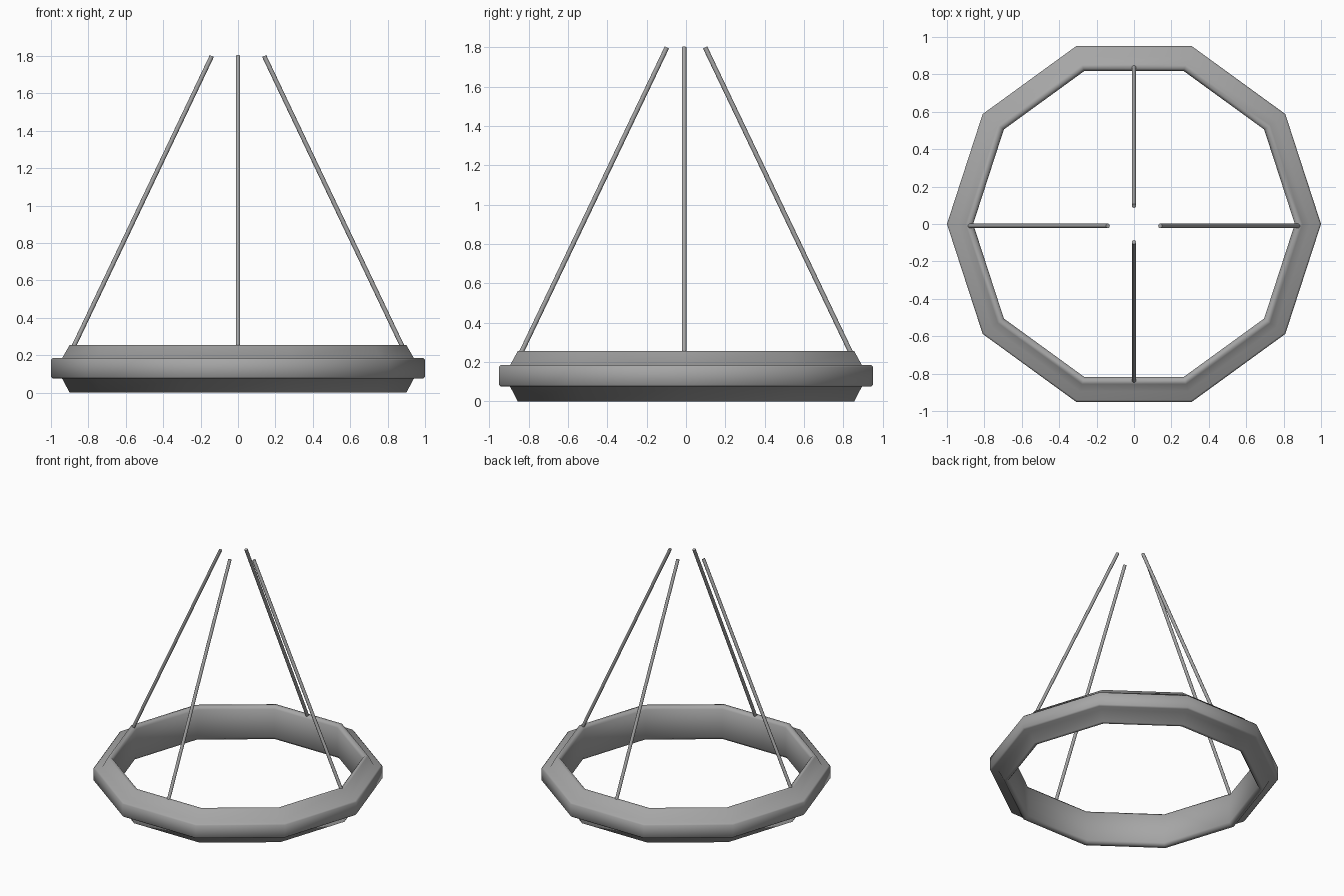
import bpy, bmesh, math
from mathutils import Vector

if "Cube" in bpy.data.objects:
    bpy.data.objects.remove(bpy.data.objects["Cube"])

SIDES = 10

# Dark grey metal
metal = bpy.data.materials.new("dark_metal")
metal.diffuse_color = (0.38, 0.38, 0.38, 1)
metal.use_nodes = True
metal.node_tree.nodes["Principled BSDF"].inputs["Base Color"].default_value = metal.diffuse_color


def finish(bm, name, angle):
    bmesh.ops.recalc_face_normals(bm, faces=bm.faces)
    mesh = bpy.data.meshes.new(name)
    bm.to_mesh(mesh)
    bm.free()
    mesh.materials.append(metal)
    obj = bpy.data.objects.new(name, mesh)
    bpy.context.collection.objects.link(obj)
    bpy.ops.object.select_all(action='DESELECT')
    obj.select_set(True)
    bpy.context.view_layer.objects.active = obj
    bpy.ops.object.shade_smooth_by_angle(angle=math.radians(angle))
    return obj


def ring(name, profile):
    """Sweep a closed (radius, height) profile around a ten-sided loop."""
    bm = bmesh.new()
    loops = []
    for i in range(SIDES):
        a = math.tau * i / SIDES
        loops.append([bm.verts.new((r * math.cos(a), r * math.sin(a), z))
                      for r, z in profile])
    n = len(profile)
    for i in range(SIDES):
        p, q = loops[i], loops[(i + 1) % SIDES]
        for k in range(n):
            m = (k + 1) % n
            bm.faces.new((p[k], q[k], q[m], p[m]))
    return finish(bm, name, 180)


def rod(name, start, end, radius=0.012):
    """Thin round bar between two points."""
    start, end = Vector(start), Vector(end)
    axis = end - start
    bm = bmesh.new()
    bmesh.ops.create_cone(bm, cap_ends=True, segments=10, radius1=radius,
                          radius2=radius, depth=axis.length)
    rot = axis.to_track_quat('Z', 'Y').to_matrix()
    bmesh.ops.rotate(bm, verts=bm.verts, matrix=rot)
    bmesh.ops.translate(bm, verts=bm.verts, vec=(start + end) / 2)
    return finish(bm, name, 50)


# Hoop with a raised outer band and softened inner rims
ring("lamp_ring", [
    (0.875, 0.0), (0.90, 0.0), (0.94, 0.075),
    (0.99, 0.075), (1.0, 0.085), (1.0, 0.175), (0.99, 0.185),
    (0.94, 0.185), (0.90, 0.255), (0.875, 0.255),
    (0.86, 0.235), (0.86, 0.02)])

# Four suspension rods leaning in toward the ceiling
for side, s in (("left", -1), ("right", 1)):
    rod(side + "_rod", (s * 0.882, -0.01, 0.24), (s * 0.14, -0.01, 1.8))
for side, s in (("front", -1), ("back", 1)):
    rod(side + "_rod", (0, s * 0.842, 0.24), (0, s * 0.097, 1.8))
